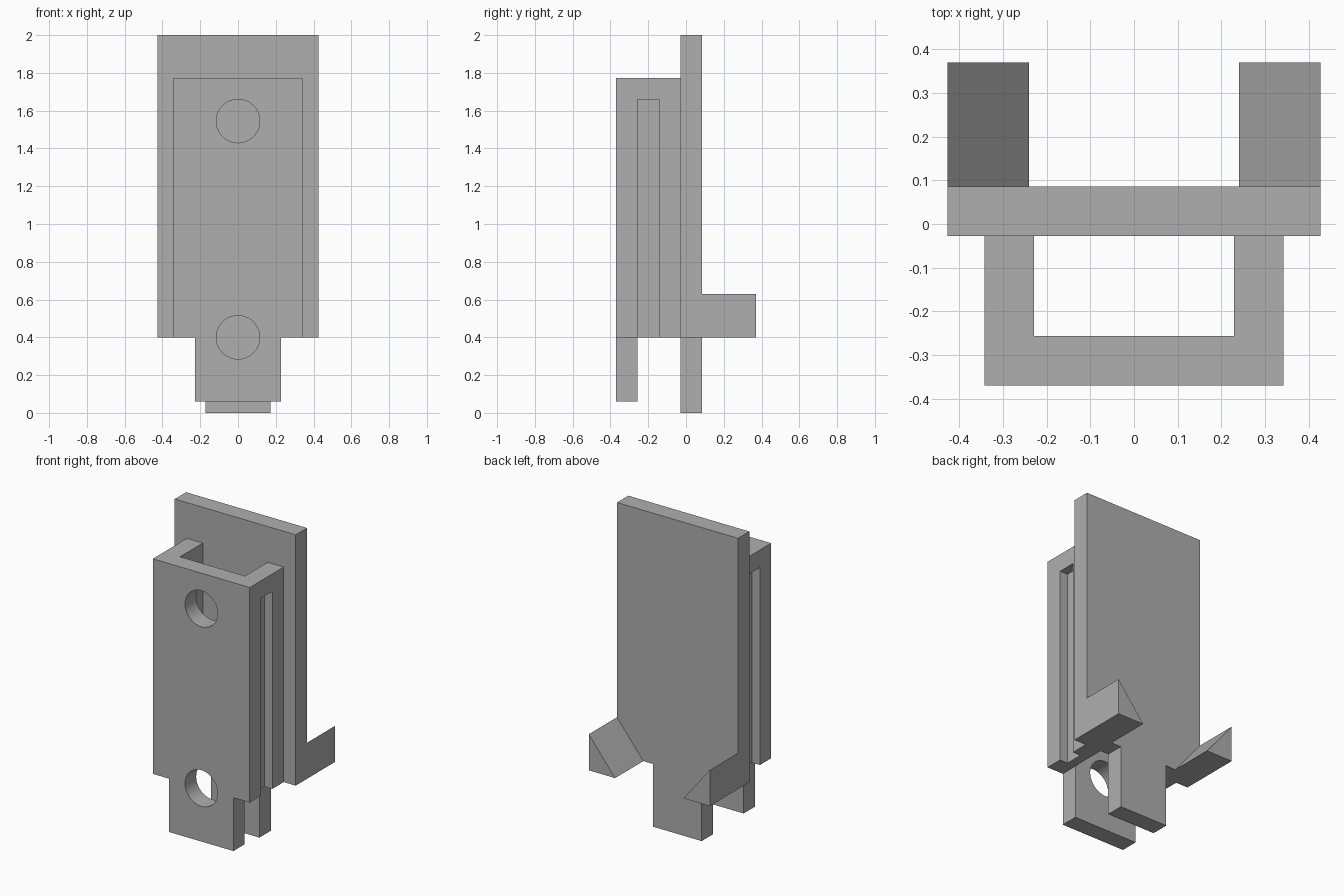
import bpy, bmesh, math
from mathutils import Vector

cube = bpy.data.objects.get("Cube")
if cube:
    bpy.data.objects.remove(cube, do_unlink=True)

grey = bpy.data.materials.new("plain grey")
grey.use_nodes = True
colour = (0.43, 0.43, 0.43, 1)
grey.diffuse_color = colour
grey.node_tree.nodes["Principled BSDF"].inputs["Base Color"].default_value = colour


def prism(name, profile, axis, start, end):
    """Extrude a 2D profile along an axis; profile is (y,z), (x,z) or (x,y)."""
    def place(p):
        v = list(p)
        v.insert("xyz".index(axis), start)
        return Vector(v)
    bm = bmesh.new()
    face = bm.faces.new([bm.verts.new(place(p)) for p in profile])
    step = Vector([end - start if a == axis else 0 for a in "xyz"])
    new = bmesh.ops.extrude_face_region(bm, geom=[face])["geom"]
    bmesh.ops.translate(bm, vec=step, verts=[v for v in new if isinstance(v, bmesh.types.BMVert)])
    bmesh.ops.recalc_face_normals(bm, faces=bm.faces)
    mesh = bpy.data.meshes.new(name)
    bm.to_mesh(mesh)
    bm.free()
    mesh.materials.append(grey)
    ob = bpy.data.objects.new(name, mesh)
    bpy.context.collection.objects.link(ob)
    return ob


def tabbed(half, tab, low, top):
    """Plate outline with a narrower tab hanging below the shoulders."""
    right = [(tab, low), (tab, BASE), (half, BASE), (half, top)]
    return right + [(-x, z) for x, z in reversed(right)]


def rect(a0, a1, b0, b1):
    return [(a0, b0), (a1, b0), (a1, b1), (a0, b1)]


BASE, CHANNEL_TOP, SLOT_TOP = 0.4, 1.772, 1.66
FRONT, PANEL_BACK, RIB, PLATE_FRONT, PLATE_BACK, FIN_END = -0.37, -0.257, -0.143, -0.028, 0.086, 0.37
INNER, WEB, OUTER, EDGE = 0.229, 0.286, 0.342, 0.427

# Back plate and perforated front panel
prism("back_plate", tabbed(EDGE, 0.171, 0, 2), "y", PLATE_FRONT, PLATE_BACK)
panel = prism("front_panel", tabbed(OUTER, 0.227, 0.06, CHANNEL_TOP), "y", FRONT, PANEL_BACK)

# Round holes through the front panel
for name, z in (("upper", 1.545), ("lower", BASE)):
    ring = [(0.115 * math.cos(a), z + 0.115 * math.sin(a))
            for a in (math.tau * (i + 0.5) / 64 for i in range(64))]
    cutter = prism(name + "_hole_cutter", ring, "y", FRONT - 0.1, PANEL_BACK + 0.1)
    cutter.hide_render = True
    cutter.hide_set(True)
    cut = panel.modifiers.new(name + "_hole", "BOOLEAN")
    cut.operation, cut.solver, cut.object = "DIFFERENCE", "EXACT", cutter

# Apply the cuts, remove the helpers and smooth the hole walls
bpy.context.view_layer.update()
cut_mesh = bpy.data.meshes.new_from_object(panel.evaluated_get(bpy.context.evaluated_depsgraph_get()))
panel.modifiers.clear()
panel.data = cut_mesh
for name in ("upper", "lower"):
    bpy.data.objects.remove(bpy.data.objects[name + "_hole_cutter"], do_unlink=True)
bpy.ops.object.select_all(action="DESELECT")
panel.select_set(True)
bpy.context.view_layer.objects.active = panel
bpy.ops.object.shade_smooth_by_angle(angle=math.radians(30))

# Side walls with an outer slot open at the bottom, and rear wedge fins
for side, s in (("left", 1), ("right", -1)):
    prism(side + "_wall", rect(PANEL_BACK, PLATE_FRONT, BASE, CHANNEL_TOP), "x", s * INNER, s * WEB)
    hook = [(RIB, BASE), (PLATE_FRONT, BASE), (PLATE_FRONT, CHANNEL_TOP),
            (PANEL_BACK, CHANNEL_TOP), (PANEL_BACK, SLOT_TOP), (RIB, SLOT_TOP)]
    prism(side + "_slot_rim", hook, "x", s * WEB, s * OUTER)
    wedge = [(s * EDGE, BASE), (s * EDGE, 0.63), (s * 0.241, BASE)]
    prism(side + "_fin", wedge, "y", PLATE_BACK, FIN_END)
